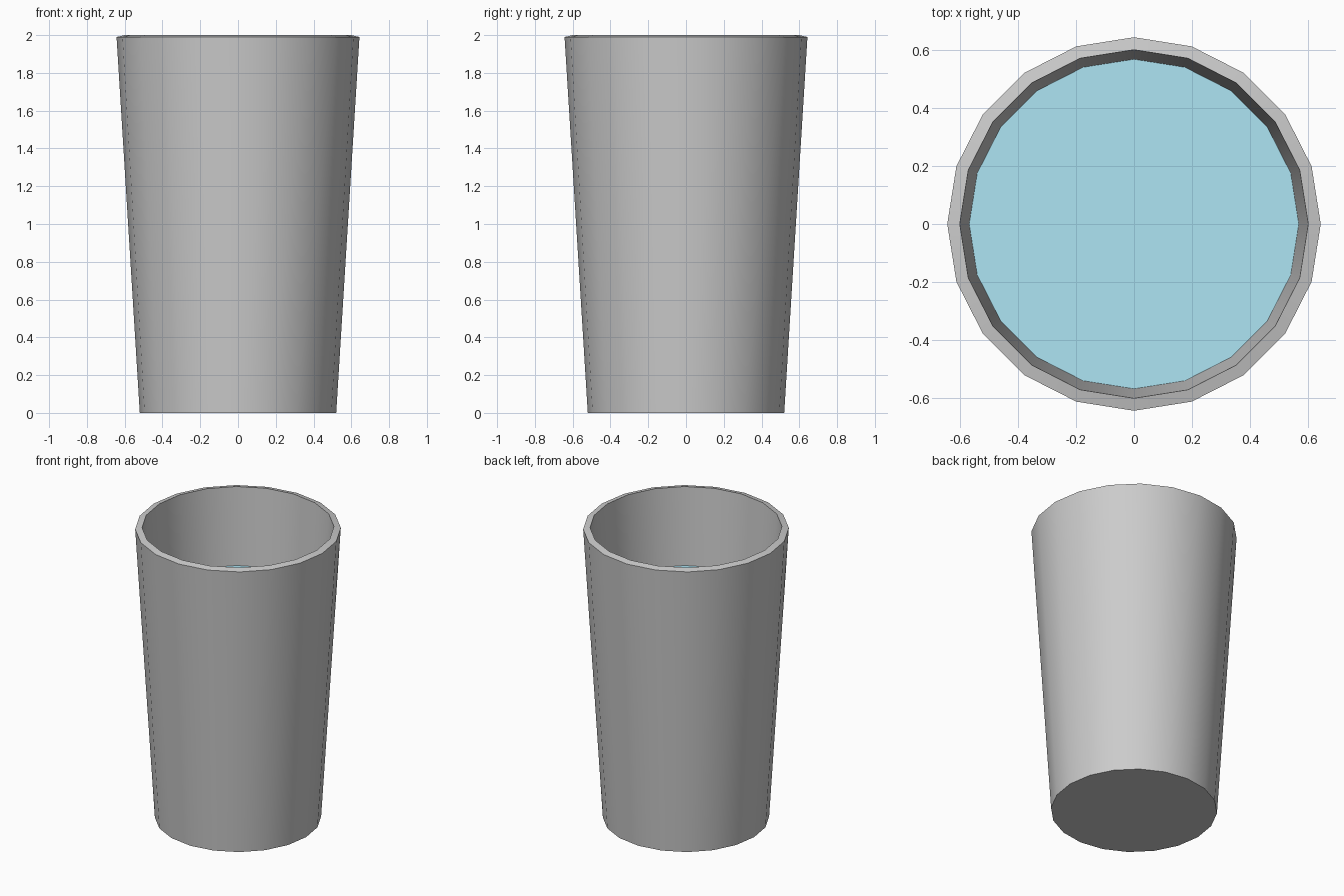
import bpy, bmesh
from math import cos, sin, pi, radians

if "Cube" in bpy.data.objects:
    bpy.data.objects.remove(bpy.data.objects["Cube"])

SIDES = 20


def lathe(name, profile):
    """Spin a (radius, z) profile and cap both of its ends."""
    bm = bmesh.new()
    rings = [[bm.verts.new((r * cos(2 * pi * i / SIDES), r * sin(2 * pi * i / SIDES), z))
              for i in range(SIDES)] for r, z in profile]
    for a, b in zip(rings, rings[1:]):
        for i in range(SIDES):
            j = (i + 1) % SIDES
            bm.faces.new((a[i], a[j], b[j], b[i]))
    bm.faces.new(rings[0][::-1])
    bm.faces.new(rings[-1])
    bmesh.ops.recalc_face_normals(bm, faces=bm.faces)
    mesh = bpy.data.meshes.new(name)
    bm.to_mesh(mesh)
    bm.free()
    obj = bpy.data.objects.new(name, mesh)
    bpy.context.collection.objects.link(obj)
    bpy.ops.object.select_all(action='DESELECT')
    obj.select_set(True)
    bpy.context.view_layer.objects.active = obj
    bpy.ops.object.shade_smooth_by_angle(angle=radians(30))
    return obj


# Tapered tumbler: outer wall, slightly sloped rim, inner wall, floor
lathe("cup", [(0.52, 0.0), (0.643, 1.99), (0.60, 2.0), (0.48, 0.045)])

# Drink filling the cup to about three quarters
drink = lathe("drink", [(0.48, 0.05), (0.568, 1.47)])
blue = bpy.data.materials.new("drink_blue")
blue.diffuse_color = (0.42, 0.78, 0.90, 1.0)
blue.use_nodes = True
blue.node_tree.nodes["Principled BSDF"].inputs["Base Color"].default_value = blue.diffuse_color
drink.data.materials.append(blue)
